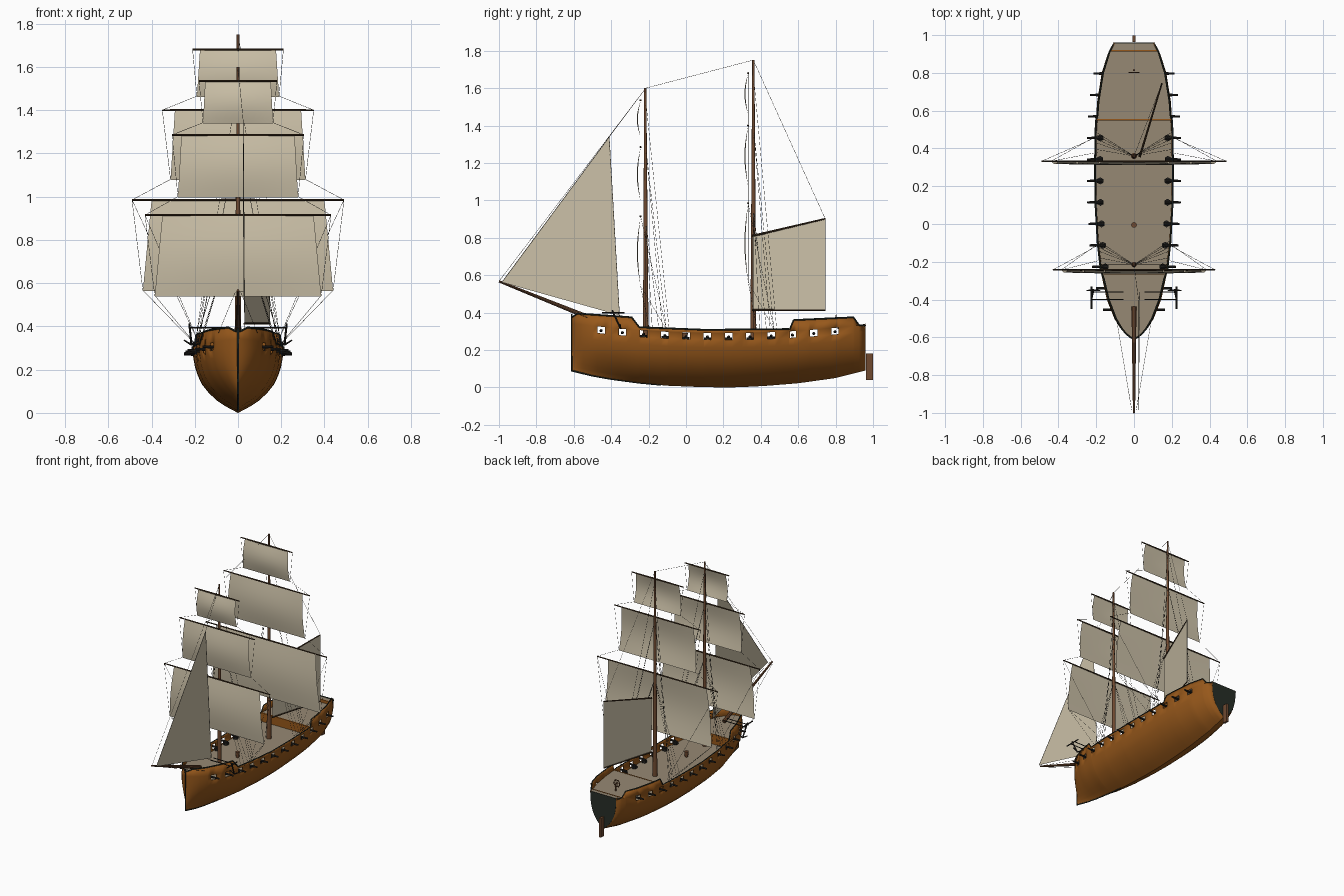
import bpy, bmesh, math
from mathutils import Vector

if "Cube" in bpy.data.objects:
    bpy.data.objects.remove(bpy.data.objects["Cube"])


def material(name, rgb):
    m = bpy.data.materials.new(name)
    m.diffuse_color = (*rgb, 1)
    m.use_nodes = True
    m.node_tree.nodes["Principled BSDF"].inputs["Base Color"].default_value = m.diffuse_color
    return m


HULL = material("hull_wood", (.31, .098, .011))
DECK = material("deck_planks", (.305, .25, .175))
SAIL = material("canvas", (.6, .53, .39))
SPAR = material("mast_wood", (.16, .068, .03))
YARD = material("dark_spar", (.05, .028, .013))
TRIM = material("dark_trim", (.02, .027, .02))
IRON = material("iron", (.018, .017, .015))
ROPE = material("rope", (.06, .055, .045))


def make(name, bm, mat, smooth=True):
    me = bpy.data.meshes.new(name)
    bmesh.ops.recalc_face_normals(bm, faces=bm.faces[:])
    if sum(f.normal.x * f.calc_center_median().x for f in bm.faces) < 0 and name == "hull":
        bmesh.ops.reverse_faces(bm, faces=bm.faces[:])
    bm.to_mesh(me)
    bm.free()
    me.materials.append(mat)
    ob = bpy.data.objects.new(name, me)
    bpy.context.collection.objects.link(ob)
    if smooth:
        bpy.ops.object.select_all(action='DESELECT')
        ob.select_set(True)
        bpy.context.view_layer.objects.active = ob
        bpy.ops.object.shade_smooth_by_angle(angle=math.radians(35))
    return ob


def rod(bm, p, q, r0, r1=None, n=8):
    p, q = Vector(p), Vector(q)
    m = (q - p).to_track_quat('Z', 'Y').to_matrix().to_4x4()
    m.translation = (p + q) / 2
    bmesh.ops.create_cone(bm, cap_ends=True, segments=n, radius1=r0,
                          radius2=r0 if r1 is None else r1, depth=(q - p).length, matrix=m)


def box(bm, c, s):
    vs = bmesh.ops.create_cube(bm, size=1)['verts']
    for v in vs:
        v.co = Vector([c[i] + v.co[i] * s[i] for i in range(3)])


def rods(name, mat, items, n=8):
    bm = bmesh.new()
    for it in items:
        rod(bm, *it, n=n)
    return make(name, bm, mat)


def interp(pts, x):
    if x <= pts[0][0]:
        return pts[0][1]
    for (a, u), (b, v) in zip(pts, pts[1:]):
        if x <= b:
            return u + (v - u) * (x - a) / (b - a)
    return pts[-1][1]


# hull lines: plan width, keel, gunwale and section fullness
PLAN = [(-.61, 0), (-.6, .02), (-.58, .048), (-.55, .074), (-.5, .105), (-.4, .145), (-.25, .178),
        (-.1, .195), (.1, .206), (.3, .209), (.5, .206), (.65, .196), (.8, .172), (.9, .14), (.96, .104)]
KEEL = [(-.61, .087), (-.5, .061), (-.4, .043), (-.25, .023), (-.1, .009), (.1, .001), (.25, 0),
        (.4, .006), (.6, .022), (.8, .05), (.96, .09)]
TOP = [(-.61, .375), (-.58, .395), (-.29, .375), (-.25, .322), (.1, .308), (.555, .312),
       (.575, .36), (.895, .375), (.925, .333), (.96, .33)]
SECT = [(0, 0), (.06, .22), (.13, .43), (.22, .62), (.34, .8), (.48, .92), (.62, .985), (.74, 1), (.87, .98), (1, .94)]
PORTS = [-.454 + .1137 * i for i in range(12)]


def port_z(y):
    return .272 + .08 * (y - .2) ** 2


def half(y, z):
    k = interp(KEEL, y)
    s = interp(SECT, min(1, max(0, (z - k) / (.385 - k))))
    bow = max(0, (-.25 - y) / .36)
    return interp(PLAN, y) * s ** (1 + .7 * bow)


stations = sorted({round(y, 4) for y in
                   [p + d for p in PORTS for d in (-.02, .02)]
                   + [a for a, _ in TOP] + [a for a, _ in PLAN]})


def heights(y):
    k, pz, t = interp(KEEL, y), port_z(y), interp(TOP, y)
    return [k + (pz - .018 - k) * f for f in (0, .05, .12, .22, .36, .52, .68, .84, 1)] + [pz + .018, t]


# hull shell with open gun ports
bm = bmesh.new()
for s in (-1, 1):
    grid = [[bm.verts.new((s * half(y, z), y, z)) for z in heights(y)] for y in stations]
    for i in range(len(grid) - 1):
        mid = (stations[i] + stations[i + 1]) / 2
        for j in range(10):
            if j == 8 and any(abs(mid - p) < .02 for p in PORTS):
                continue
            bm.faces.new((grid[i][j], grid[i + 1][j], grid[i + 1][j + 1], grid[i][j + 1]))
bmesh.ops.remove_doubles(bm, verts=bm.verts[:], dist=.0004)
hull = make("hull", bm, HULL)
sol = hull.modifiers.new("planking", 'SOLIDIFY')
sol.thickness = .005
sol.offset = -1

# transom closing the stern
bm = bmesh.new()
zs = heights(.96)
ring = [(half(.96, z), z) for z in zs] + [(-half(.96, z), z) for z in reversed(zs[1:])]
bm.faces.new([bm.verts.new((x, .961, z)) for x, z in ring])
g = bmesh.ops.extrude_face_region(bm, geom=bm.faces[:])
bmesh.ops.translate(bm, vec=(0, -.006, 0), verts=[v for v in g['geom'] if isinstance(v, bmesh.types.BMVert)])
make("transom", bm, TRIM, False)


# decks following the hull sides
def deck(name, y0, y1, z):
    b = bmesh.new()
    ys = [y0] + [y for y in stations if y0 < y < y1] + [y1]
    rows = [[b.verts.new((s * max(.001, half(y, z) - .003), y, z)) for s in (-1, 1)] for y in ys]
    for r, q in zip(rows, rows[1:]):
        b.faces.new((r[0], r[1], q[1], q[0]))
    make(name, b, DECK, False)


deck("main_deck", -.6, .95, .25)
deck("fore_deck", -.603, -.27, .324)
deck("quarter_deck", .553, .915, .312)
deck("stern_ledge", .915, .956, .332)


def wall(name, y, z0, z1):
    b = bmesh.new()
    w = half(y, z1) - .003
    box(b, (0, y, (z0 + z1) / 2), (2 * w, .008, z1 - z0))
    make(name, b, HULL, False)


wall("quarter_bulkhead", .553, .25, .3135)
wall("fore_bulkhead", -.272, .25, .3235)
wall("stern_step", .917, .30, .3335)


# lines drawn as thin curves
def lines(name, paths, r, mat):
    cu = bpy.data.curves.new(name, 'CURVE')
    cu.dimensions = '3D'
    cu.bevel_depth = r
    cu.bevel_resolution = 0
    cu.materials.append(mat)
    for p in paths:
        sp = cu.splines.new('POLY')
        sp.points.add(len(p) - 1)
        for pt, c in zip(sp.points, p):
            pt.co = (*c, 1)
    bpy.context.collection.objects.link(bpy.data.objects.new(name, cu))


lines("gunwale_rail", [[(s * half(y, interp(TOP, y)), y, interp(TOP, y)) for y in stations] for s in (-1, 1)], .0045, TRIM)
lines("stem_post", [[(0, -.611, .392)] + [(0, y, interp(KEEL, y) + .002) for y in stations if y < -.1]], .005, TRIM)

# rudder
bm = bmesh.new()
box(bm, (0, .981, .11), (.016, .036, .14))
make("rudder", bm, SPAR, False)

# guns, with carriages on the open deck
barrels, carriages = bmesh.new(), bmesh.new()
for i, y in enumerate(PORTS):
    z = port_z(y)
    for s in (-1, 1):
        w = half(y, z)
        rod(barrels, (s * (w - .04), y, z - .003), (s * (w + .042), y, z), .0085, .0055)
        if 2 <= i <= 8:
            rod(carriages, (s * (w - .028), y, z - .022), (s * (w - .028), y, z - .006), .019, n=6)
make("guns", barrels, IRON)
make("gun_carriages", carriages, IRON)

# anchors and their beams
items = []
for s in (-1, 1):
    items += [((s * .055, y, .394), (s * .23, y, .394), .003) for y in (-.36, -.4)]
    items += [((s * .225, -.395, .412), (s * .215, -.35, .315), .005),
              ((s * .225, -.45, .4), (s * .225, -.33, .4), .004)]
    items += [((s * .215, -.35, .315), (s * (.215 + d), -.352, .336), .005, .003) for d in (-.035, .035)]
rods("anchors", IRON, items)

# masts and bowsprit
FY, MY = -.215, .36
rods("fore_mast", SPAR, [((0, FY, .25), (0, FY - .003, 1.6), .015, .006)], 12)
rods("main_mast", SPAR, [((0, MY, .25), (0, MY, 1.75), .016, .006)], 12)
rods("bowsprit", SPAR, [((0, -.44, .342), (0, -1, .567), .014, .006)], 10)

# capstan and steering wheel
rods("capstan", SPAR, [((0, -.005, .25), (0, -.005, .29), .011, .015)], 12)
wheel = [((0, .815, .312), (0, .815, .365), .006)]
for i in range(12):
    a, b = math.tau * i / 12, math.tau * (i + 1) / 12
    rim = [(.024 * math.cos(t), .803, .362 + .024 * math.sin(t)) for t in (a, b)]
    wheel.append((rim[0], rim[1], .003))
    if i % 2 == 0:
        wheel.append(((0, .803, .362), (.031 * math.cos(a), .803, .362 + .031 * math.sin(a)), .002))
rods("steering_wheel", SPAR, wheel, 6)


# canvas patch from a surface function
def canvas(name, f, nu=10, nv=8):
    b = bmesh.new()
    g = [[b.verts.new(f(i / nu, j / nv)) for j in range(nv + 1)] for i in range(nu + 1)]
    for i in range(nu):
        for j in range(nv):
            b.faces.new((g[i][j], g[i + 1][j], g[i + 1][j + 1], g[i][j + 1]))
    bmesh.ops.remove_doubles(b, verts=b.verts[:], dist=.0002)
    return make(name, b, SAIL)


# square rig: yard half-length, yard z, sail top half, sail bottom half, sail foot z
ropes = []


def rig(label, my, tiers):
    y = my - .028
    yards = []
    for n, (yh, yz, th, bh, fz) in enumerate(tiers):
        def f(u, v):
            x = (2 * u - 1) * (th + (bh - th) * v)
            bulge = math.sin(math.pi * v) * (.7 + .3 * math.sin(math.pi * u))
            return (x, y - .02 * bulge, yz - .004 + (fz - yz) * v)
        canvas(f"{label}_square_sail_{n + 1}", f)
        for s in (-1, 1):
            yards.append(((0, y, yz), (s * yh, y, yz), .0055, .004))
            clew = (s * bh, y, fz)
            if n:
                low = tiers[n - 1]
                ropes.append([clew, (s * low[0], y, low[1])])
            else:
                ropes.append([clew, (s * .19, my + .11, .31)])
                ropes.append([clew, (s * .19, my + .02, .31)])
            ropes.append([(s * yh, y, yz), clew])
            if n == 0:
                ropes.append([(s * yh, y, yz), (s * .175, my + .11, .31)])
    rods(f"{label}_yards", YARD, yards)
    # shrouds and backstays
    for s in (-1, 1):
        for z, offs in ((tiers[0][1] - .02, (.0, .035, .07)), (tiers[1][1], (.09, .11)), (tiers[2][1], (.125,))):
            for d in offs:
                ropes.append([(0, my, z), (s * (half(my + d, .31) - .005), my + d, .31)])


rig("fore", FY, [(.43, .915, .35, .385, .543), (.305, 1.285, .262, .278, 1.0), (.18, 1.535, .152, .162, 1.342)])
rig("main", MY, [(.49, .985, .4, .44, .567), (.35, 1.4, .292, .312, 1.08), (.21, 1.68, .176, .19, 1.465)])

# flat jib between bowsprit and fore mast
PEAK, TACK, CLEW = Vector((.025, -.41, 1.34)), Vector((.025, -.985, .562)), Vector((.032, -.355, .385))
canvas("jib", lambda u, v: PEAK.lerp(TACK.lerp(CLEW, u), v))

# gaff sail swung to one side behind the main mast
A, B = Vector((.03, .355, 0)), Vector((.148, .745, 0))


def gaff_sail(u, v):
    p = A.lerp(B, u)
    p.z = .415 + (.395 + .09 * u) * v
    return p


canvas("gaff_sail", gaff_sail)
up = Vector((0, 0, 1))
rods("gaff_and_boom", YARD, [(A + up * .81, B + up * .902, .006, .004), (A + up * .413, B + up * .413, .005, .004)])

# stays
ropes += [[(0, FY, 1.6), (0, -1, .567)], [(0, FY, 1.6), (0, MY, 1.75)], [(0, MY, 1.75), tuple(B + up * .9)],
          [tuple(B + up * .9), tuple(B + up * .413)], [(0, FY, 1.6), tuple(PEAK)],
          [tuple(PEAK), tuple(TACK), (0, -.985, .562)], [tuple(PEAK), tuple(CLEW)]]
ropes += [[(s * .012, -.985, .56), (s * .09, -.52, .37)] for s in (-1, 1)]
lines("rigging", ropes, .0009, ROPE)
